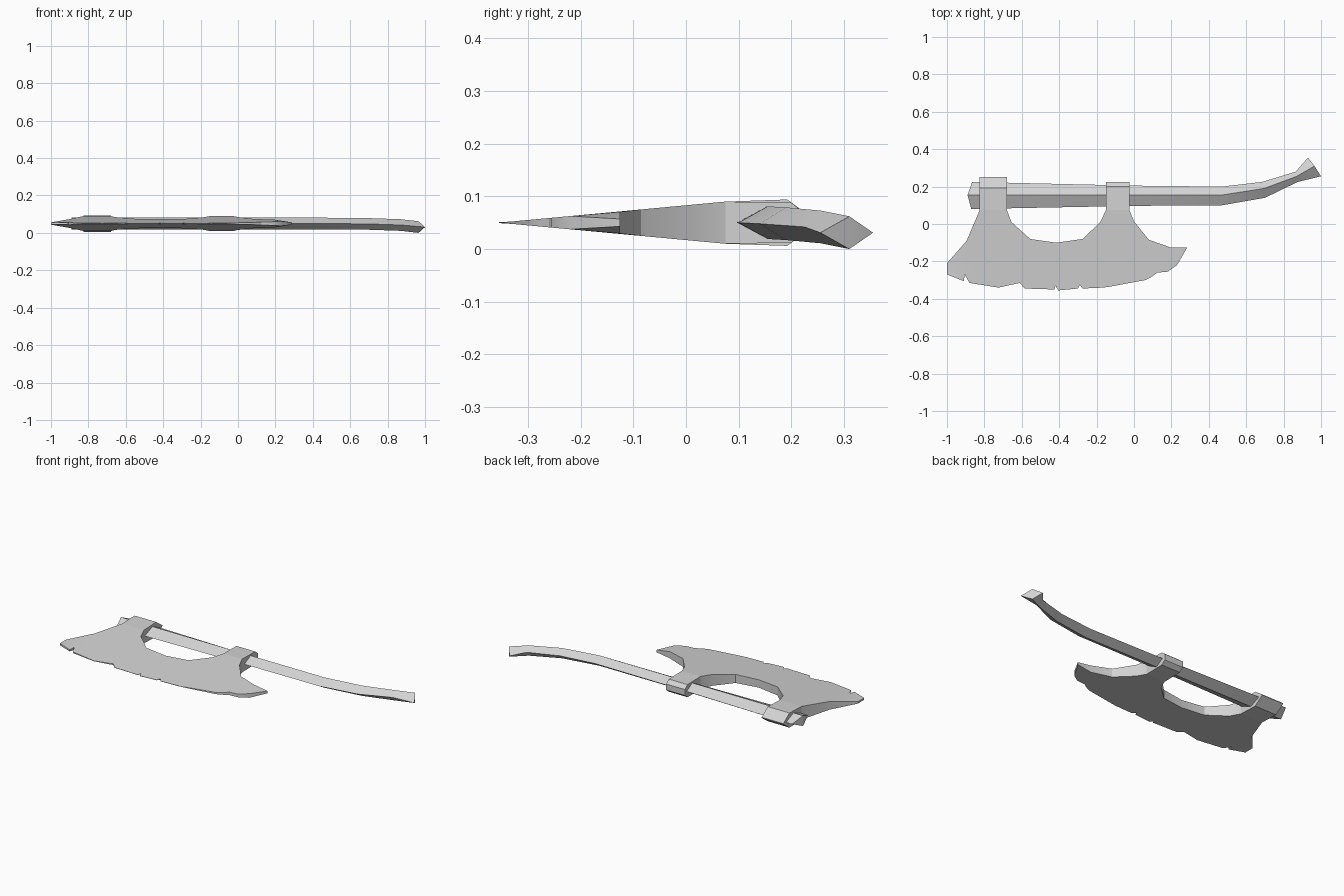
import bpy
import bmesh
import math

cube = bpy.data.objects.get("Cube")
if cube:
    bpy.data.objects.remove(cube, do_unlink=True)

MID = 0.05  # height of the blade's centre plane

grey = bpy.data.materials.new("plain_grey")
grey.use_nodes = True
grey.diffuse_color = (0.65, 0.65, 0.65, 1)
grey.node_tree.nodes["Principled BSDF"].inputs["Base Color"].default_value = grey.diffuse_color


def loft(name, rings, smooth_angle):
    """Join matching rings of points into a closed, capped solid."""
    bm = bmesh.new()
    loops = [[bm.verts.new(point) for point in ring] for ring in rings]
    for lower, upper in zip(loops, loops[1:]):
        for i in range(len(lower)):
            bm.faces.new((lower[i - 1], lower[i], upper[i], upper[i - 1]))
    caps = [bm.faces.new(loops[0]), bm.faces.new(loops[-1])]
    bmesh.ops.triangulate(bm, faces=caps, quad_method='BEAUTY', ngon_method='BEAUTY')
    bmesh.ops.recalc_face_normals(bm, faces=bm.faces[:])
    mesh = bpy.data.meshes.new(name)
    bm.to_mesh(mesh)
    bm.free()
    mesh.materials.append(grey)
    obj = bpy.data.objects.new(name, mesh)
    bpy.context.collection.objects.link(obj)
    bpy.ops.object.select_all(action='DESELECT')
    obj.select_set(True)
    bpy.context.view_layer.objects.active = obj
    bpy.ops.object.shade_smooth_by_angle(angle=math.radians(smooth_angle))
    return obj


def half_thickness(x, y):
    """Blade wedge: thick at the necks, thin at the edge and both horns."""
    wedge = 0.04 * (y + 0.355) / 0.43
    left_horn = 0.006 + 0.28 * (x + 1)
    right_horn = 0.007 + 0.15 * (0.285 - x)
    return max(0.0008, min(0.04, wedge, left_horn, right_horn))


# Blade outline: left horn, chipped cutting edge, right horn, then the arch
left_horn = [(-.825, .075), (-.895, -.09), (-1, -.21), (-1, -.27)]
cutting_edge = [
    (-.91, -.305), (-.905, -.27), (-.88, -.315), (-.725, -.34), (-.61, -.315),
    (-.585, -.345), (-.425, -.35), (-.42, -.33), (-.405, -.355), (-.3, -.345),
    (-.29, -.325), (-.275, -.345), (-.165, -.34), (-.147, -.3), (-.13, -.335),
    (.06, -.3), (.09, -.285), (.125, -.26), (.18, -.255), (.23, -.22)]
right_horn = [(.285, -.125), (.195, -.125), (.08, -.085), (0, .015), (-.025, .075)]
arch = [(-.15, .075), (-.18, .01), (-.275, -.08), (-.415, -.1),
        (-.555, -.08), (-.655, .01), (-.68, .075)]
outline = left_horn + cutting_edge + right_horn + arch
loft("blade", [[(x, y, MID + side * half_thickness(x, y)) for x, y in outline]
               for side in (-1, 1)], 30)


# Sleeves that wrap the handle and carry the blade necks
def sleeve(name, x_start, x_end, profile):
    upper = [(y, MID + h) for y, h in profile]
    lower = [(y, MID - h) for y, h in reversed(profile)]
    loft(name, [[(x, y, z) for y, z in upper + lower] for x in (x_start, x_end)], 20)


sleeve("end_sleeve", -.825, -.68, [(.075, .04), (.192, .044), (.25, .002)])
sleeve("inner_sleeve", -.15, -.025, [(.075, .04), (.2, .038), (.225, .018)])

# Handle: diamond section, each station gives front, ridge and back corners
stations = [
    ((-.87, .08), (-.89, .155), (-.865, .225), .05),
    ((0, .097), (0, .155), (0, .205), .05),
    ((.47, .1), (.47, .155), (.47, .2), .05),
    ((.7, .14), (.695, .19), (.685, .225), .048),
    ((.875, .225), (.87, .255), (.865, .28), .042),
    ((1, .255), (.965, .31), (.93, .355), .031)]
half_height = 0.031
loft("handle", [[(*front, z), (*ridge, z + half_height), (*back, z), (*ridge, z - half_height)]
                for front, ridge, back, z in stations], 15)
